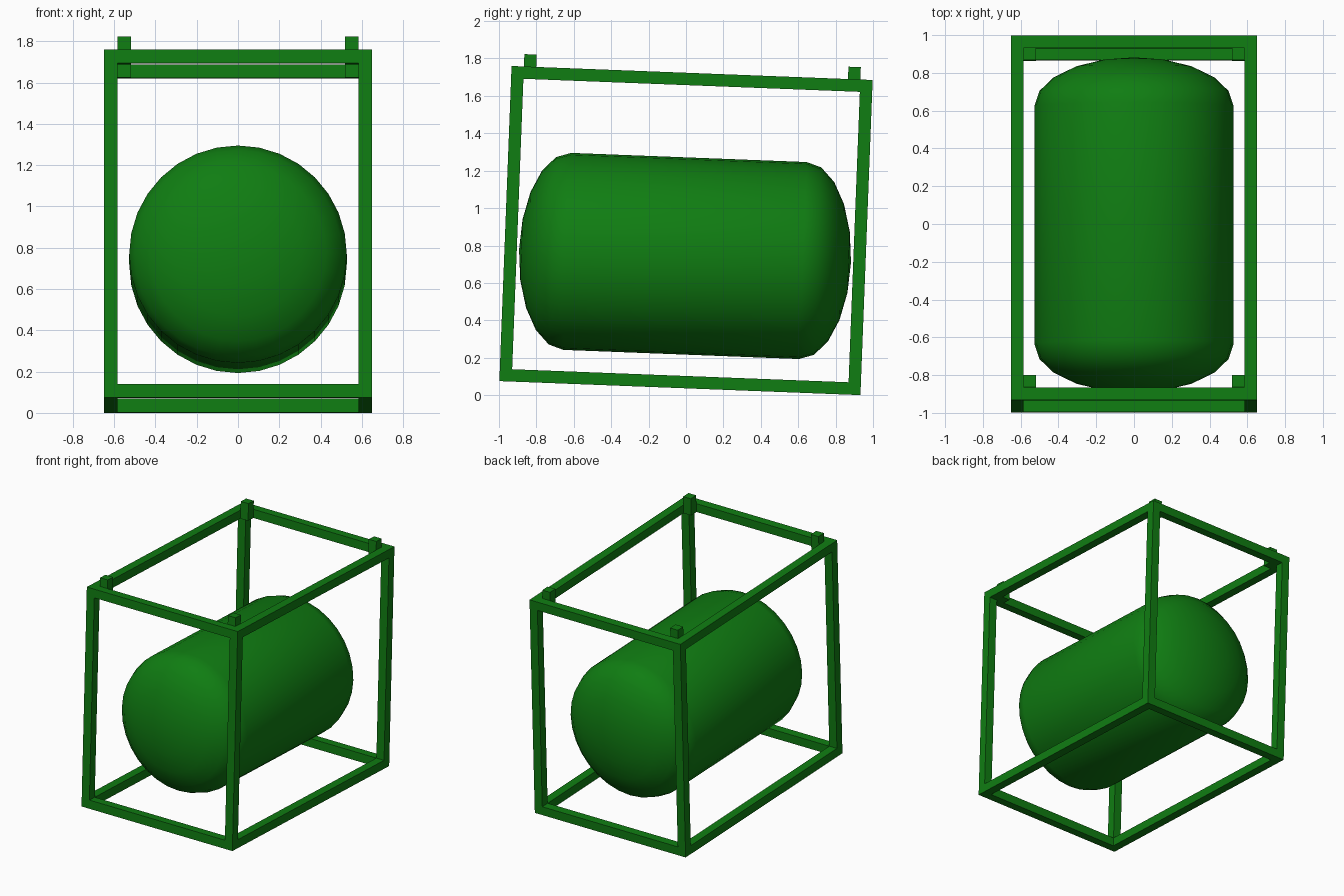
import bpy, bmesh, math
from mathutils import Matrix, Vector

cube = bpy.data.objects.get("Cube")
if cube:
    bpy.data.objects.remove(cube, do_unlink=True)

green = bpy.data.materials.new("dark_green")
green.use_nodes = True
colour = (0.005, 0.205, 0.006, 1)
green.diffuse_color = colour
green.node_tree.nodes["Principled BSDF"].inputs["Base Color"].default_value = colour

# Whole assembly leans slightly down toward the back
TILT = Matrix.Translation((0, 0, 0.88)) @ Matrix.Rotation(math.radians(-2.22), 4, 'X')
HX, HY, HZ = 0.65, 0.966, 0.843   # frame half sizes
BAR = 0.066                       # bar thickness
IX, IY, IZ = HX - BAR, HY - BAR, HZ - BAR


def finish(name, bm):
    bmesh.ops.recalc_face_normals(bm, faces=bm.faces)
    mesh = bpy.data.meshes.new(name)
    bm.to_mesh(mesh)
    bm.free()
    mesh.materials.append(green)
    obj = bpy.data.objects.new(name, mesh)
    obj.matrix_world = TILT
    bpy.context.collection.objects.link(obj)
    return obj


def box(name, lo, hi):
    lo, hi = Vector(lo), Vector(hi)
    bm = bmesh.new()
    bmesh.ops.create_cube(bm, size=1, matrix=Matrix.Translation((lo + hi) / 2)
                          @ Matrix.Diagonal((*(hi - lo), 1)))
    return finish(name, bm)


def span(sign, a, b):
    return sorted((sign * a, sign * b))


# Frame posts and corner lugs
for sx, side in ((1, "left"), (-1, "right")):
    for sy, end in ((-1, "front"), (1, "back")):
        x, y = span(sx, IX, HX), span(sy, IY, HY)
        box(f"{end}_{side}_post", (x[0], y[0], -HZ), (x[1], y[1], HZ))
        x, y = span(sx, IX - BAR, IX), span(sy, IY - BAR, IY)
        box(f"{end}_{side}_lug", (x[0], y[0], IZ), (x[1], y[1], HZ + BAR))

# Horizontal rails, fitted between the posts
for sz, level in ((1, "top"), (-1, "bottom")):
    z = span(sz, IZ, HZ)
    for s, side in ((1, "left"), (-1, "right")):
        x = span(s, IX, HX)
        box(f"{level}_{side}_rail", (x[0], -IY, z[0]), (x[1], IY, z[1]))
    for s, end in ((-1, "front"), (1, "back")):
        y = span(s, IY, HY)
        box(f"{level}_{end}_rail", (-IX, y[0], z[0]), (IX, y[1], z[1]))

# Tank: straight barrel with shallow elliptical domes, lathed about its length
RADIUS, STRAIGHT, DOME, AXIS_Z = 0.527, 0.63, 0.258, -0.136
STEPS, SIDES = 5, 32
angles = [math.pi / 2 * i / STEPS for i in range(STEPS + 1)]
half = [(RADIUS * math.cos(a), STRAIGHT + DOME * math.sin(a)) for a in angles]
profile = [(r, -y) for r, y in reversed(half)] + half
bm = bmesh.new()
verts = [bm.verts.new((r, y, AXIS_Z)) for r, y in profile]
edges = [bm.edges.new(pair) for pair in zip(verts, verts[1:])]
bmesh.ops.spin(bm, geom=verts + edges, cent=(0, 0, AXIS_Z), axis=(0, 1, 0),
               angle=math.tau, steps=SIDES, use_merge=False)
bmesh.ops.remove_doubles(bm, verts=bm.verts, dist=0.0005)
tank = finish("tank", bm)
bpy.ops.object.select_all(action='DESELECT')
tank.select_set(True)
bpy.context.view_layer.objects.active = tank
bpy.ops.object.shade_smooth_by_angle(angle=math.radians(40))
